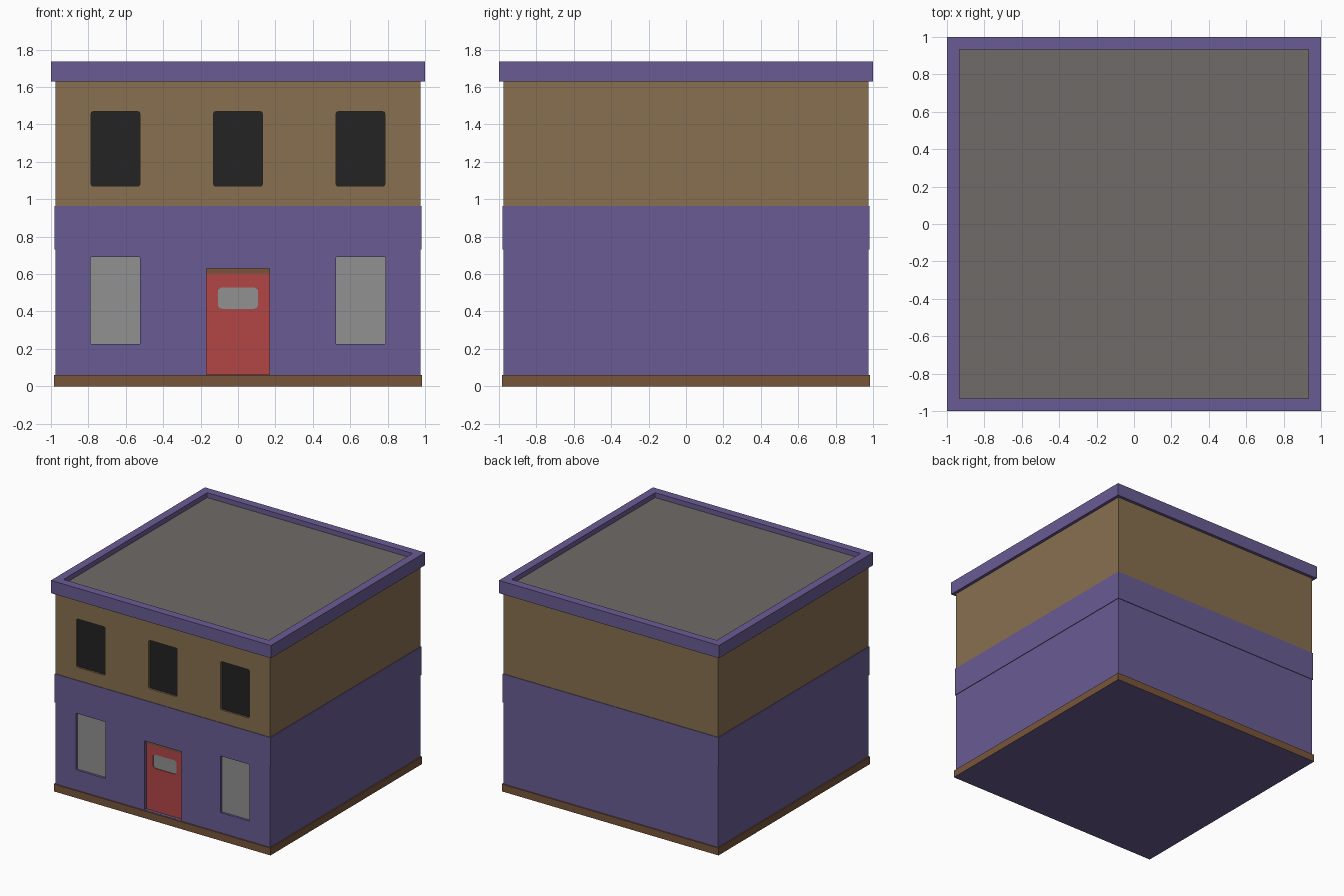
import bpy, bmesh, math

if "Cube" in bpy.data.objects:
    bpy.data.objects.remove(bpy.data.objects["Cube"])


def linear(c):
    c /= 255
    return c / 12.92 if c <= 0.04045 else ((c + 0.055) / 1.055) ** 2.4


# Palette shared by every part
COLOURS = {
    "purple_paint": (106, 92, 148),
    "tan_brick": (135, 112, 80),
    "brown_trim": (120, 85, 58),
    "roof_grey": (110, 107, 103),
    "dark_glass": (35, 35, 35),
    "grey_glass": (145, 145, 145),
    "red_door": (178, 70, 70),
}
MATS = []
for name, rgb in COLOURS.items():
    m = bpy.data.materials.new(name)
    m.diffuse_color = (*[linear(c) for c in rgb], 1)
    m.use_nodes = True
    m.node_tree.nodes["Principled BSDF"].inputs["Base Color"].default_value = m.diffuse_color
    MATS.append(m)
PURPLE, TAN, BROWN, ROOF, DARK, GREY, RED = range(7)


def finish(bm, name):
    me = bpy.data.meshes.new(name)
    bm.to_mesh(me)
    bm.free()
    for m in MATS:
        me.materials.append(m)
    ob = bpy.data.objects.new(name, me)
    bpy.context.collection.objects.link(ob)
    return ob


def square_loft(name, profile, mat, bottom=None, top=None):
    """Sweep (half width, z) points round a square; optional end caps."""
    bm = bmesh.new()
    rings = [[bm.verts.new((sx * h, sy * h, z))
              for sx, sy in ((-1, -1), (1, -1), (1, 1), (-1, 1))] for h, z in profile]
    for a, b in zip(rings, rings[1:]):
        for i in range(4):
            j = (i + 1) % 4
            bm.faces.new((a[i], a[j], b[j], b[i])).material_index = mat
    if bottom is not None:
        bm.faces.new(rings[0][::-1]).material_index = bottom
    if top is not None:
        bm.faces.new(rings[-1]).material_index = top
    return finish(bm, name)


def panel(name, x0, x1, z0, z1, y_front, y_back, mat, back=None, r=0.0, n=1):
    """Slab facing the front, with rounded corners of radius r."""
    bm = bmesh.new()
    pts = []
    for cx, cz, start in ((x1, z1, 0), (x0, z1, 90), (x0, z0, 180), (x1, z0, 270)):
        ix = cx - r if cx == x1 else cx + r
        iz = cz - r if cz == z1 else cz + r
        for k in range(n + 1 if r else 1):
            a = math.radians(start + 90 * k / n)
            pts.append((ix + r * math.cos(a), iz + r * math.sin(a)) if r else (cx, cz))
    f = [bm.verts.new((x, y_front, z)) for x, z in pts]
    b = [bm.verts.new((x, y_back, z)) for x, z in pts]
    bm.faces.new(f).material_index = mat
    bm.faces.new(b).material_index = mat if back is None else back
    for i in range(len(pts)):
        j = (i + 1) % len(pts)
        bm.faces.new((f[i], f[j], b[j], b[i])).material_index = mat
    bmesh.ops.recalc_face_normals(bm, faces=bm.faces)
    return finish(bm, name)


def cut(ob, cutters):
    """Sink recesses into a wall, each keeping its cutter's colours."""
    bpy.context.view_layer.objects.active = ob
    for c in cutters:
        mod = ob.modifiers.new("recess", 'BOOLEAN')
        mod.operation, mod.solver, mod.object = 'DIFFERENCE', 'EXACT', c
        bpy.ops.object.modifier_apply(modifier=mod.name)
        bpy.data.objects.remove(c)


def open_ends(ob, z0, z1):
    """Remove the hidden floor and ceiling of a wall block."""
    bm = bmesh.new()
    bm.from_mesh(ob.data)
    ends = [f for f in bm.faces
            if all(abs(v.co.z - z0) < 1e-4 for v in f.verts)
            or all(abs(v.co.z - z1) < 1e-4 for v in f.verts)]
    bmesh.ops.delete(bm, geom=ends, context='FACES')
    bm.to_mesh(ob.data)
    bm.free()


W = 0.975            # wall half width
OUT = -1.1           # cutter start, in front of the wall
DOOR_Y = -W + 0.025  # door surface

# Base, band and parapet trims
square_loft("base", [(0.985, 0), (0.985, 0.06), (W, 0.06)], BROWN, bottom=PURPLE)
square_loft("floor_band", [(W, 0.73), (0.98, 0.73), (0.98, 0.965), (W, 0.965)], PURPLE)
square_loft("parapet", [(W, 1.63), (1, 1.63), (1, 1.735), (0.933, 1.735), (0.933, 1.695)], PURPLE)

# Roof deck
bm = bmesh.new()
bm.faces.new([bm.verts.new((sx * 0.933, sy * 0.933, 1.695))
              for sx, sy in ((-1, -1), (1, -1), (1, 1), (-1, 1))]).material_index = ROOF
finish(bm, "roof")

# Ground floor with shop windows, door and door pane
ground = square_loft("ground_floor", [(W, 0.06), (W, 0.73)], PURPLE, PURPLE, PURPLE)
cutters = [panel("window_cutter", x - 0.133, x + 0.133, 0.225, 0.69, OUT, -W + 0.018,
                 PURPLE, GREY, 0.004) for x in (-0.656, 0.656)]
cutters.append(panel("door_cutter", -0.168, 0.168, 0.062, 0.63, OUT, DOOR_Y, PURPLE, RED))
cutters.append(panel("pane_cutter", -0.108, 0.108, 0.414, 0.528, OUT, DOOR_Y + 0.006,
                     RED, GREY, 0.025, 4))
cut(ground, cutters)
open_ends(ground, 0.06, 0.73)

# Strip over the door
panel("door_lintel", -0.168, 0.168, 0.602, 0.63, DOOR_Y - 0.003, DOOR_Y, BROWN)

# Upper floor with three dark windows
upper = square_loft("upper_floor", [(W, 0.965), (W, 1.63)], TAN, TAN, TAN)
cut(upper, [panel("window_cutter", x - 0.13, x + 0.13, 1.07, 1.468, OUT, -W + 0.015,
                  TAN, DARK, 0.01, 2) for x in (-0.655, 0, 0.655)])
open_ends(upper, 0.965, 1.63)
